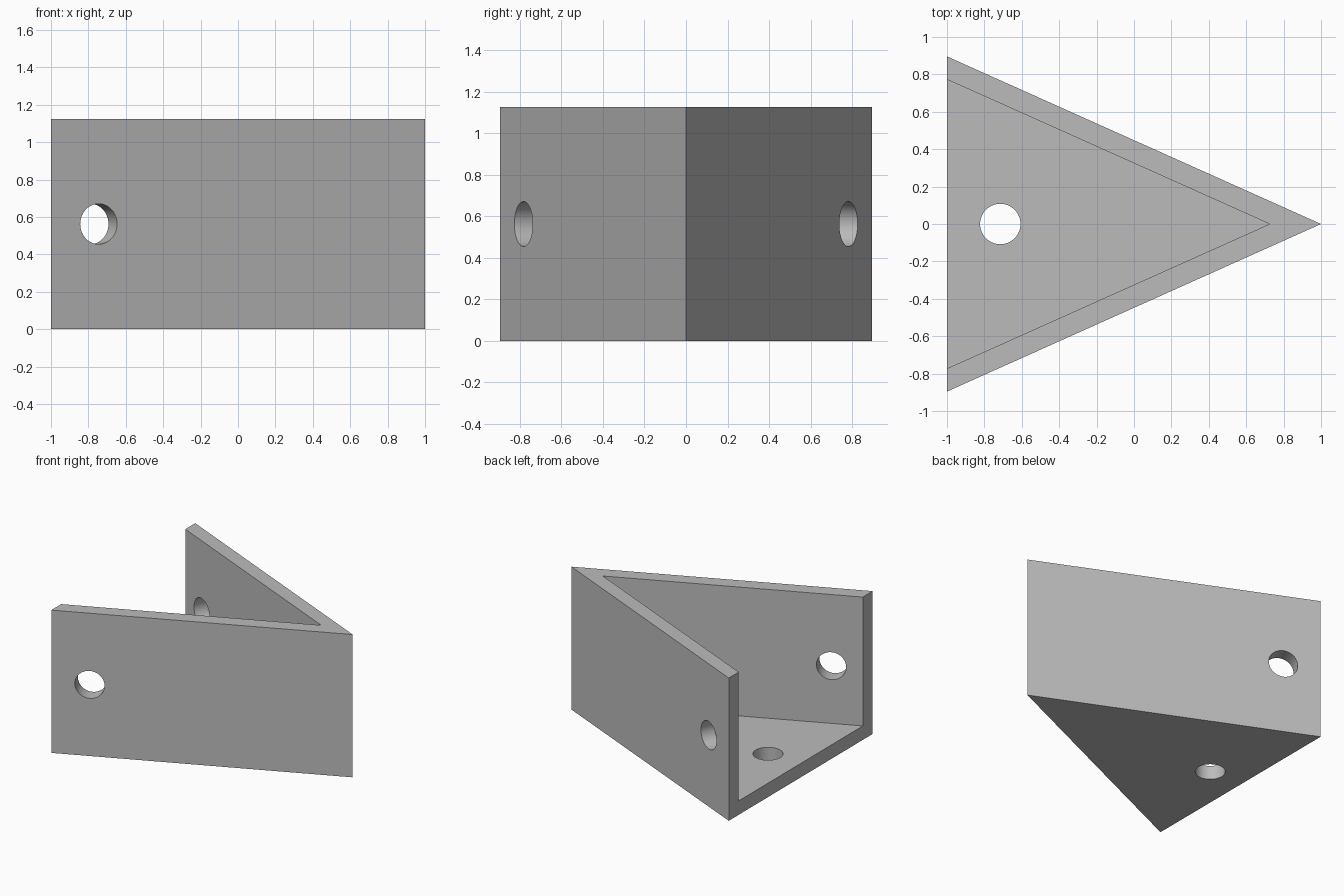
import bpy
import bmesh
import math
from mathutils import Vector

HEIGHT = 1.125
WALL = 0.11          # wall and floor thickness
SLOPE = 0.448        # half-width gained per unit of length
TIP_X = 1.0
INNER_TIP_X = 0.725
HOLE_RADIUS = 0.108

if "Cube" in bpy.data.objects:
    bpy.data.objects.remove(bpy.data.objects["Cube"])

# Single grey finish
grey = bpy.data.materials.new("grey")
grey.use_nodes = True
colour = (0.5, 0.5, 0.5, 1)
grey.diffuse_color = colour
grey.node_tree.nodes["Principled BSDF"].inputs["Base Color"].default_value = colour


def wedge(name, tip_x, back_x, bottom, top):
    """Triangular prism pointing along +x."""
    half = (tip_x - back_x) * SLOPE
    bm = bmesh.new()
    corners = [(back_x, half), (back_x, -half), (tip_x, 0)]
    face = bm.faces.new([bm.verts.new((x, y, bottom)) for x, y in corners])
    side = bmesh.ops.extrude_face_region(bm, geom=[face])
    moved = [v for v in side["geom"] if isinstance(v, bmesh.types.BMVert)]
    bmesh.ops.translate(bm, verts=moved, vec=(0, 0, top - bottom))
    bmesh.ops.recalc_face_normals(bm, faces=bm.faces)
    mesh = bpy.data.meshes.new(name)
    bm.to_mesh(mesh)
    bm.free()
    mesh.materials.append(grey)
    obj = bpy.data.objects.new(name, mesh)
    bpy.context.collection.objects.link(obj)
    return obj


def drill(name, centre, axis):
    """Round cutter through a wall, along the wall's normal."""
    bpy.ops.mesh.primitive_cylinder_add(
        vertices=64, radius=HOLE_RADIUS, depth=WALL * 4, location=centre,
        rotation=Vector(axis).to_track_quat('Z', 'Y').to_euler())
    obj = bpy.context.object
    obj.name = name
    obj.data.materials.append(grey)
    return obj


bracket = wedge("wedge_bracket", TIP_X, -1, 0, HEIGHT)

# Open pocket, then one hole in the floor and one in each wall
cutters = [wedge("pocket_cutter", INNER_TIP_X, -1.3, WALL, HEIGHT + 0.2),
           drill("floor_hole_cutter", (-0.715, 0, 0), (0, 0, 1))]
angle = math.atan(SLOPE)
hole_x = -0.745
for side in (-1, 1):
    hole_y = side * (TIP_X - hole_x) * SLOPE
    cutters.append(drill("wall_hole_cutter", (hole_x, hole_y, HEIGHT / 2),
                         (math.sin(angle), side * math.cos(angle), 0)))

bpy.ops.object.select_all(action='DESELECT')
bracket.select_set(True)
bpy.context.view_layer.objects.active = bracket
for cutter in cutters:
    cutter.hide_render = True
    cut = bracket.modifiers.new(cutter.name, 'BOOLEAN')
    cut.operation = 'DIFFERENCE'
    cut.solver = 'EXACT'
    cut.object = cutter
    bpy.ops.object.modifier_apply(modifier=cut.name)
    bpy.data.objects.remove(cutter)

# Smooth hole walls, crisp edges elsewhere
bpy.ops.object.shade_smooth_by_angle(angle=math.radians(20))
